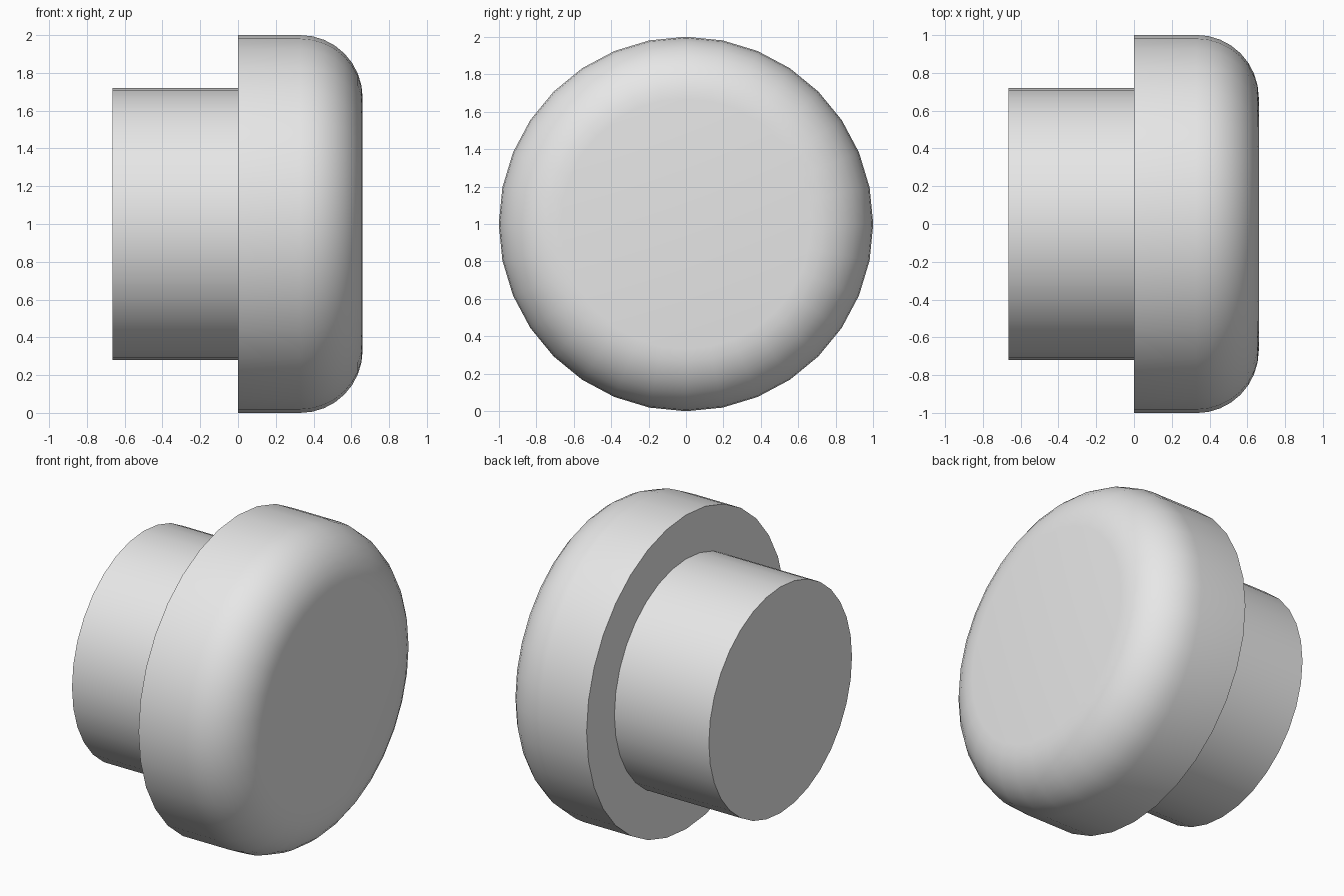
import bpy
import bmesh
import math
from mathutils import Matrix

cube = bpy.data.objects.get("Cube")
if cube:
    bpy.data.objects.remove(cube, do_unlink=True)

SIDES = 32

grey = bpy.data.materials.new("light_grey")
grey.use_nodes = True
colour = (0.8, 0.8, 0.8, 1.0)
grey.diffuse_color = colour
for node in grey.node_tree.nodes:
    if node.type == 'BSDF_PRINCIPLED':
        node.inputs["Base Color"].default_value = colour


def disc(name, radius, x_start, x_end, round_radius=0.0):
    """Solid cylinder along x, optionally with a rounded rim at x_end."""
    bm = bmesh.new()
    place = Matrix.Translation(((x_start + x_end) / 2, 0, 1)) @ Matrix.Rotation(math.pi / 2, 4, 'Y')
    bmesh.ops.create_cone(bm, cap_ends=True, segments=SIDES, radius1=radius,
                          radius2=radius, depth=x_end - x_start, matrix=place)
    if round_radius:
        rim = [e for e in bm.edges if all(v.co.x > x_end - 0.001 for v in e.verts)]
        bmesh.ops.bevel(bm, geom=rim, offset=round_radius, offset_type='OFFSET',
                        segments=8, profile=0.5, affect='EDGES')
    bmesh.ops.recalc_face_normals(bm, faces=bm.faces)
    mesh = bpy.data.meshes.new(name)
    bm.to_mesh(mesh)
    bm.free()
    mesh.materials.append(grey)
    obj = bpy.data.objects.new(name, mesh)
    bpy.context.collection.objects.link(obj)
    bpy.ops.object.select_all(action='DESELECT')
    obj.select_set(True)
    bpy.context.view_layer.objects.active = obj
    bpy.ops.object.shade_smooth_by_angle(angle=math.radians(30))
    return obj


# Narrow stem and wide cap with a rounded outer rim
disc("stem", 0.72, -0.665, 0.0)
disc("cap", 1.0, 0.0, 0.66, 0.33)
